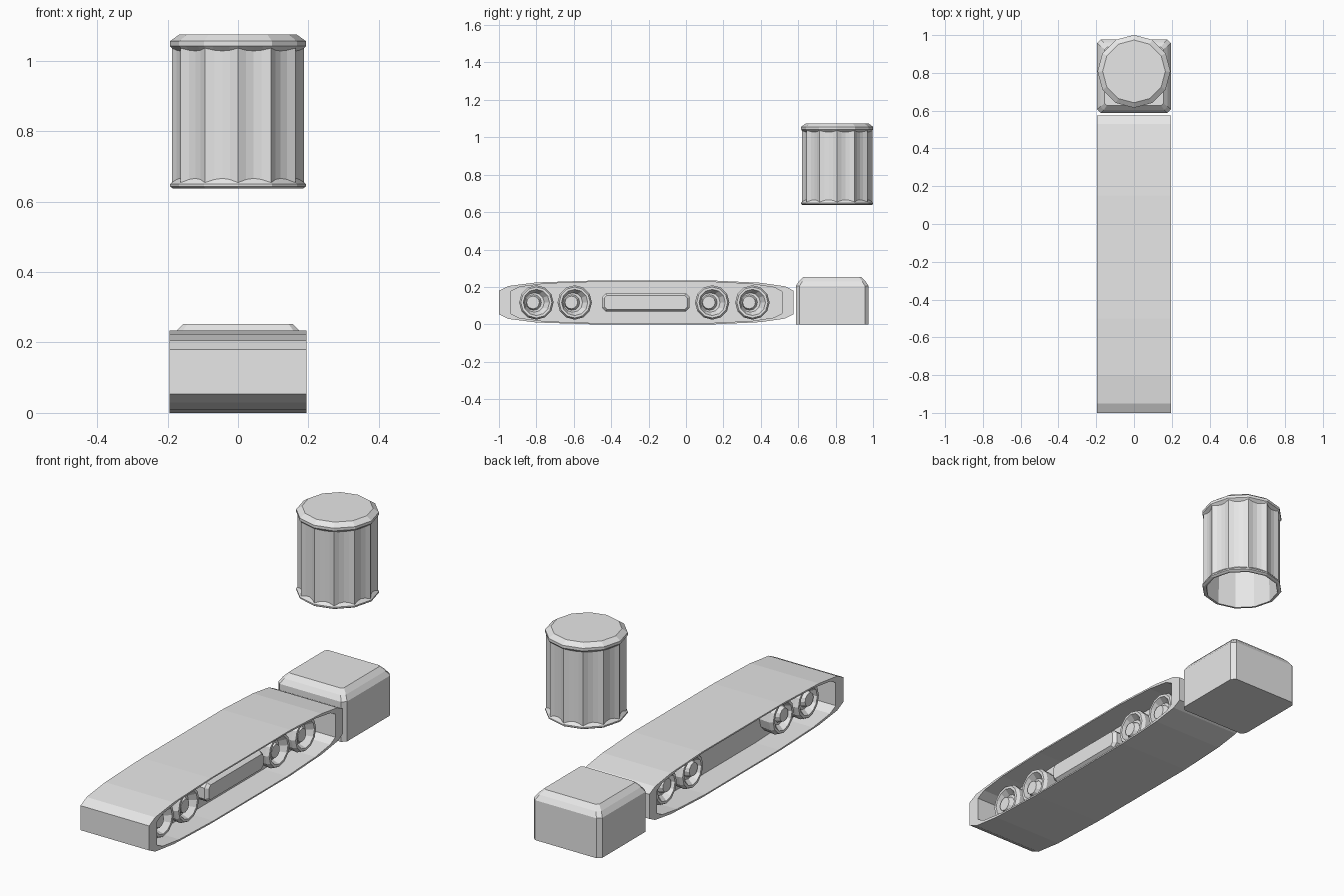
import bpy, bmesh
from math import sin, cos, pi

cube = bpy.data.objects.get("Cube")
if cube:
    bpy.data.objects.remove(cube, do_unlink=True)

grey = bpy.data.materials.new("light grey")
grey.use_nodes = True
grey.diffuse_color = (0.8, 0.8, 0.8, 1)
grey.node_tree.nodes["Principled BSDF"].inputs["Base Color"].default_value = (0.8, 0.8, 0.8, 1)


def loft(name, loops):
    """Skin a list of equal-length point loops and cap both ends."""
    bm = bmesh.new()
    rows = [[bm.verts.new(p) for p in loop] for loop in loops]
    n = len(rows[0])
    for a, b in zip(rows, rows[1:]):
        for i in range(n):
            j = (i + 1) % n
            bm.faces.new((a[i], a[j], b[j], b[i]))
    bm.faces.new(rows[0][::-1])
    bm.faces.new(rows[-1])
    bmesh.ops.recalc_face_normals(bm, faces=bm.faces[:])
    mesh = bpy.data.meshes.new(name)
    bm.to_mesh(mesh)
    bm.free()
    mesh.materials.append(grey)
    obj = bpy.data.objects.new(name, mesh)
    bpy.context.collection.objects.link(obj)
    return obj


def cut_rect(cx, cy, hx, hy, cut):
    """Rectangle with clipped corners, as 2D points."""
    pts = [(hx, cut - hy), (hx, hy - cut), (hx - cut, hy), (cut - hx, hy),
           (-hx, hy - cut), (-hx, cut - hy), (cut - hx, -hy), (hx - cut, -hy)]
    return [(cx + x, cy + y) for x, y in pts]


# Track belt: ring with a recessed wall on each side
HALF, WALL, MID = 0.195, 0.06, 0.117
top = [(-1, 0.18), (-0.95, 0.205), (-0.8, 0.224), (-0.5, 0.234),
       (0.15, 0.234), (0.4, 0.222), (0.53, 0.203), (0.575, 0.18)]
outer = top + [(y, 2 * MID - z) for y, z in reversed(top)]
inner = [(-0.2125 + (y + 0.2125) * 0.92, MID + (z - MID) * 0.94) for y, z in outer]


def side_loop(x, pts):
    return [(x, y, z) for y, z in pts]


loft("track_belt", [side_loop(WALL, inner), side_loop(HALF, inner), side_loop(HALF, outer),
                    side_loop(-HALF, outer), side_loop(-HALF, inner), side_loop(-WALL, inner)])

# Road wheels: dished discs with a knob hub, on both sides
wheel_rows = [(0.05, 0.085, 0), (0.12, 0.092, 0), (0.137, 0.083, 0), (0.137, 0.07, 0),
              (0.105, 0.052, -0.01), (0.105, 0.042, -0.015), (0.128, 0.034, -0.018)]
for side, label in ((1, "left"), (-1, "right")):
    for k, y in enumerate((-0.8, -0.595, 0.14, 0.355)):
        loft(f"{label}_wheel_{k + 1}", [
            [(side * x, y + dy + r * cos(2 * pi * i / 12), MID + r * sin(2 * pi * i / 12))
             for i in range(12)] for x, r, dy in wheel_rows])

# Side bar between the wheels, left side only
loft("side_bar", [side_loop(x, cut_rect(-0.215, MID, hy, hz, cut)) for x, hy, hz, cut in
                  ((WALL - 0.01, 0.235, 0.048, 0.02), (0.125, 0.235, 0.048, 0.02),
                   (0.14, 0.222, 0.038, 0.015))])

# Rear box with clipped corners and a chamfered lid
box_rows = [(0, 0.195, 0.02), (0.205, 0.195, 0.02), (0.23, 0.178, 0.018), (0.253, 0.155, 0.012)]
loft("rear_box", [[(x, y, z) for x, y in cut_rect(0, 0.782, h, h, c)] for z, h, c in box_rows])

# Fluted drum: hollow, open below, with twelve ribs


def drum_loop(z, rib, valley, dip=0):
    """Ring of 48 points: rib crests every fourth point, concave valleys between."""
    pts = []
    for i in range(48):
        depth = (0, 0.75, 1, 0.75)[i % 4]
        a = 2 * pi * i / 48
        # straight chord between ribs, then pulled in by the valley depth
        chord = cos(pi / 12) / cos((i % 4 - 2) * pi / 24)
        r = rib * chord - valley * depth
        pts.append((r * cos(a), 0.808 + r * sin(a), z + dip * depth))
    return pts


loft("fluted_drum", [
    drum_loop(1.025, 0.168, 0),
    drum_loop(0.637, 0.174, 0),
    drum_loop(0.637, 0.184, 0),
    drum_loop(0.643, 0.193, 0),
    drum_loop(0.65, 0.193, 0),
    drum_loop(0.654, 0.188, 0.01, 0.012),
    drum_loop(1.036, 0.188, 0.01, -0.008),
    drum_loop(1.042, 0.193, 0),
    drum_loop(1.056, 0.193, 0),
    drum_loop(1.075, 0.166, 0)])
